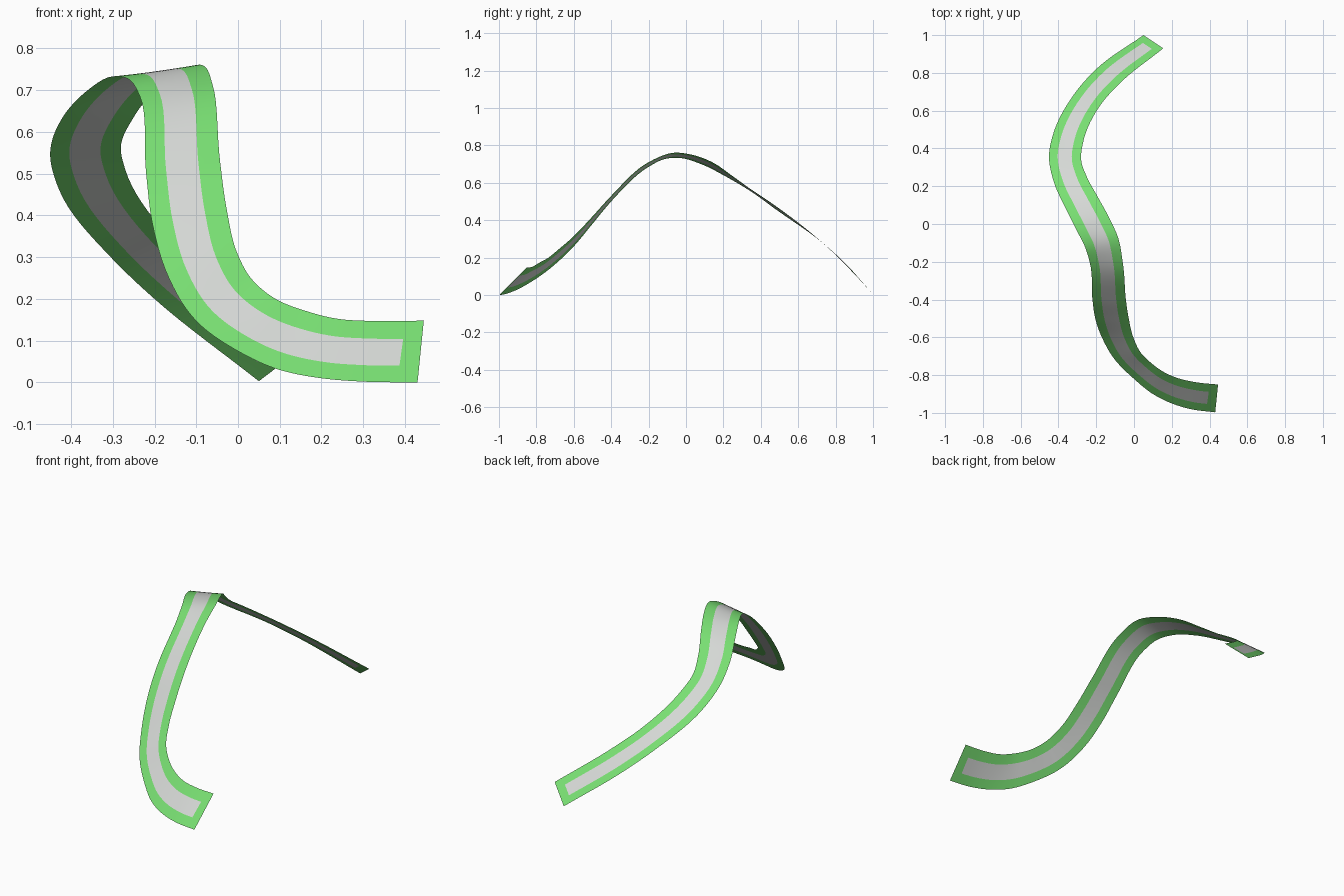
import bpy, bmesh
from mathutils import Vector

if "Cube" in bpy.data.objects:
    bpy.data.objects.remove(bpy.data.objects["Cube"])

def material(name, rgb):
    m = bpy.data.materials.new(name)
    m.diffuse_color = (*rgb, 1)
    m.use_nodes = True
    m.node_tree.nodes["Principled BSDF"].inputs["Base Color"].default_value = m.diffuse_color
    return m

# Paired stations along the ribbon: outer edge xyz, inner edge xyz
STATIONS = [
    (0.43, -0.997, 0.0, 0.445, -0.85, 0.148),
    (0.30, -0.98, 0.002, 0.33, -0.838, 0.147),
    (0.20, -0.95, 0.01, 0.235, -0.817, 0.153),
    (0.10, -0.90, 0.03, 0.16, -0.785, 0.172),
    (0.0, -0.82, 0.075, 0.09, -0.735, 0.20),
    (-0.10, -0.72, 0.147, 0.035, -0.68, 0.245),
    (-0.17, -0.60, 0.26, 0.0, -0.61, 0.305),
    (-0.205, -0.50, 0.38, -0.028, -0.50, 0.42),
    (-0.22, -0.40, 0.50, -0.043, -0.40, 0.53),
    (-0.235, -0.20, 0.685, -0.06, -0.20, 0.71),
    (-0.26, -0.12, 0.725, -0.085, -0.07, 0.76),
    (-0.30, -0.04, 0.733, -0.13, 0.03, 0.75),
    (-0.36, 0.08, 0.70, -0.19, 0.14, 0.71),
    (-0.42, 0.21, 0.635, -0.25, 0.25, 0.635),
    (-0.45, 0.36, 0.545, -0.28, 0.34, 0.57),
    (-0.43, 0.47, 0.465, -0.27, 0.43, 0.51),
    (-0.30, 0.71, 0.295, -0.17, 0.64, 0.355),
    (-0.20, 0.82, 0.20, -0.08, 0.74, 0.27),
    (0.05, 1.0, 0.003, 0.155, 0.93, 0.083),
]
ACROSS = [0, 0.13, 0.27, 0.42, 0.57, 0.71, 0.86, 1]   # stripe runs 0.27 to 0.71
STEPS = 8

def spline(pts):
    """Smooth curve through the points, with tangents weighted by spacing."""
    n = len(pts)
    t = [0.0]
    for a, b in zip(pts, pts[1:]):
        t.append(t[-1] + (b - a).length)
    def slope(i):
        return (pts[i + 1] - pts[i]) / (t[i + 1] - t[i])
    tan = []
    for i in range(n):
        if i == 0:
            tan.append(slope(0))
        elif i == n - 1:
            tan.append(slope(n - 2))
        else:
            h0, h1 = t[i] - t[i - 1], t[i + 1] - t[i]
            tan.append((slope(i - 1) * h1 + slope(i) * h0) / (h0 + h1))
    out = []
    for i in range(n - 1):
        h = t[i + 1] - t[i]
        for k in range(STEPS):
            u = k / STEPS
            out.append(pts[i] * (2*u**3 - 3*u**2 + 1) + tan[i] * h * (u**3 - 2*u**2 + u)
                       + pts[i + 1] * (3*u**2 - 2*u**3) + tan[i + 1] * h * (u**3 - u**2))
    return out + [pts[-1]]

outer = spline([Vector(s[:3]) for s in STATIONS])
inner = spline([Vector(s[3:]) for s in STATIONS])

# Ribbon sheet, with a pale stripe that stops short of both ends
bm = bmesh.new()
rows = [[bm.verts.new(a.lerp(b, f)) for f in ACROSS] for a, b in zip(outer, inner)]
mids = [(a + b) / 2 for a, b in zip(outer, inner)]
dist = [0.0]
for a, b in zip(mids, mids[1:]):
    dist.append(dist[-1] + (b - a).length)
for i in range(len(rows) - 1):
    d = (dist[i] + dist[i + 1]) / 2
    in_length = 0.045 < d < dist[-1] - 0.045
    for j in range(len(ACROSS) - 1):
        f = bm.faces.new((rows[i][j], rows[i][j + 1], rows[i + 1][j + 1], rows[i + 1][j]))
        f.smooth = True
        f.material_index = int(in_length and 0.27 <= ACROSS[j] < 0.71)
bm.normal_update()
if sum(f.normal.z for f in bm.faces) < 0:
    bmesh.ops.reverse_faces(bm, faces=bm.faces[:])
mesh = bpy.data.meshes.new("ribbon")
bm.to_mesh(mesh)
bm.free()
mesh.materials.append(material("bright green", (0.19, 0.74, 0.17)))
mesh.materials.append(material("pale grey", (0.67, 0.69, 0.67)))
ribbon = bpy.data.objects.new("ribbon", mesh)
bpy.context.collection.objects.link(ribbon)
